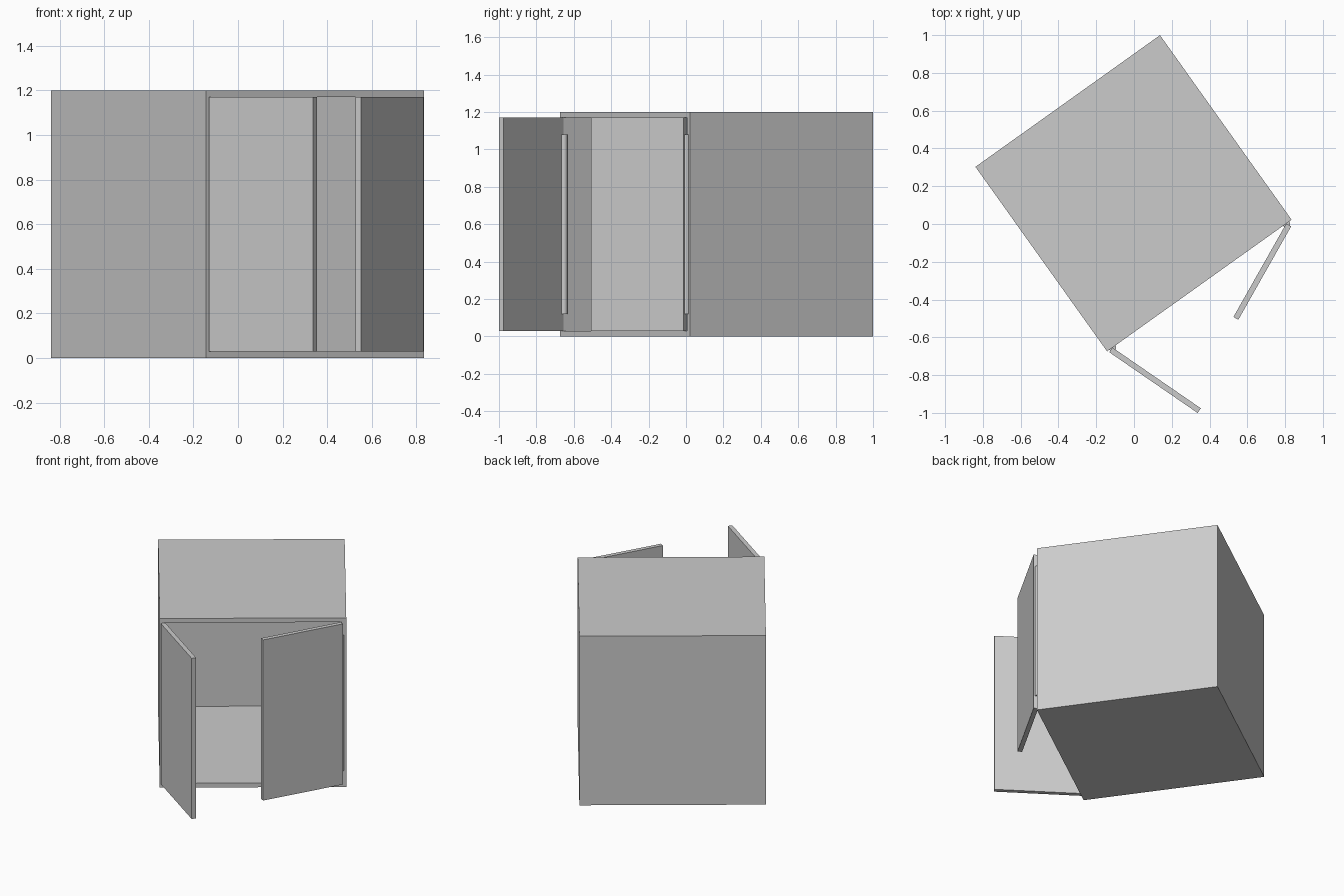
import bpy
from math import radians
from mathutils import Matrix

if "Cube" in bpy.data.objects:
    bpy.data.objects.remove(bpy.data.objects["Cube"])

SIZE, WALL = 1.2, 0.03
HALF = SIZE / 2
INNER = HALF - WALL
DOOR_W, DOOR_H, DOOR_T = 0.568, 1.14, 0.03
HINGE_X, HINGE_R, HINGE_H = 0.565, 0.02, 0.96

# The whole cabinet is turned about z and shifted back
PLACE = Matrix.Translation((-0.0025, 0.1625, 0)) @ Matrix.Rotation(radians(35.5), 4, 'Z')


def box(name, lo, hi, matrix=PLACE):
    bpy.ops.mesh.primitive_cube_add(size=1)
    ob = bpy.context.object
    ob.name = name
    size = [b - a for a, b in zip(lo, hi)]
    mid = [(a + b) / 2 for a, b in zip(lo, hi)]
    ob.data.transform(Matrix.Translation(mid) @ Matrix.Diagonal((*size, 1)))
    ob.matrix_world = matrix
    return ob


# Cabinet shell: a cube hollowed out from the front
shell = box("cabinet_shell", (-HALF, -HALF, 0), (HALF, HALF, SIZE))
cutter = box("shell_cutter", (-INNER, -HALF - 0.1, WALL), (INNER, INNER, SIZE - WALL))
cutter.hide_render = True
cutter.hide_viewport = True
mod = shell.modifiers.new("hollow", 'BOOLEAN')
mod.operation = 'DIFFERENCE'
mod.solver = 'EXACT'
mod.object = cutter

# Doors swing outward about their hinge rods
for side, label, angle in ((-1, "left", 70), (1, "right", 25)):
    pivot = PLACE @ Matrix.Translation((side * HINGE_X, -HALF, SIZE / 2))
    swing = pivot @ Matrix.Rotation(radians(side * angle), 4, 'Z')
    xs = sorted((0, -side * DOOR_W))
    box(label + "_door", (xs[0], -DOOR_T, -DOOR_H / 2), (xs[1], 0, DOOR_H / 2), swing)

    bpy.ops.mesh.primitive_cylinder_add(vertices=32, radius=HINGE_R, depth=HINGE_H)
    rod = bpy.context.object
    rod.name = label + "_hinge_rod"
    rod.matrix_world = pivot
    bpy.ops.object.shade_smooth_by_angle()
